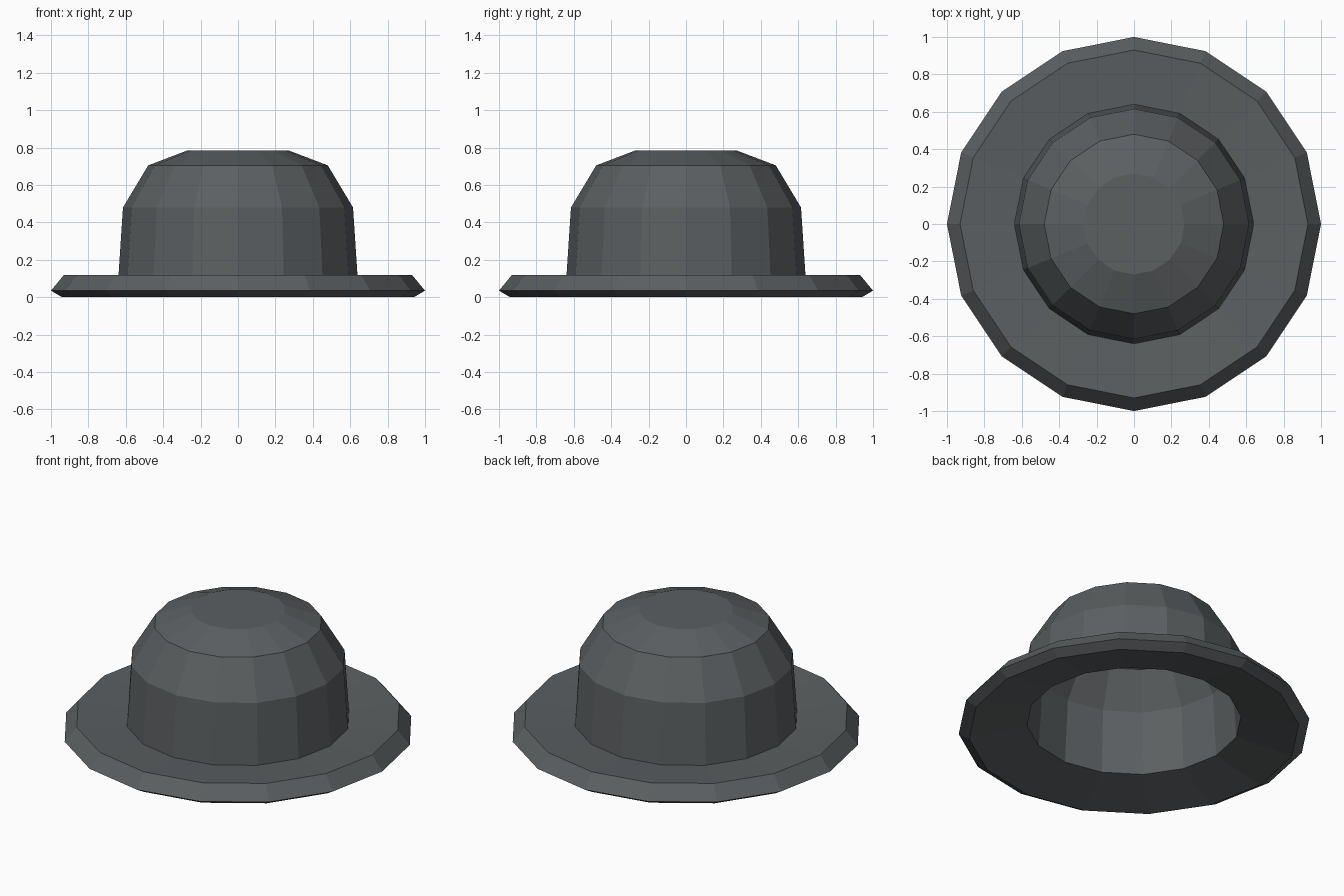
import bpy
import bmesh
from math import cos, sin, tau

SIDES = 16

cube = bpy.data.objects.get("Cube")
if cube:
    bpy.data.objects.remove(cube, do_unlink=True)

# Single felt colour
felt = bpy.data.materials.new("charcoal_felt")
felt.use_nodes = True
colour = (0.105, 0.115, 0.12, 1)
felt.diffuse_color = colour
shader = felt.node_tree.nodes["Principled BSDF"]
shader.inputs["Base Color"].default_value = colour
shader.inputs["Roughness"].default_value = 0.9


def lathe(name, profile, cap_ends=False):
    """Revolve (radius, height) points about z; optionally cap both end rings."""
    bm = bmesh.new()
    rings = [[bm.verts.new((r * cos(tau * i / SIDES), r * sin(tau * i / SIDES), z))
              for i in range(SIDES)] for r, z in profile]
    for low, high in zip(rings, rings[1:]):
        for i in range(SIDES):
            j = (i + 1) % SIDES
            bm.faces.new((low[i], low[j], high[j], high[i]))
    if cap_ends:
        bm.faces.new(rings[-1])
        bm.faces.new(rings[0][::-1])
    mesh = bpy.data.meshes.new(name)
    bm.to_mesh(mesh)
    bm.free()
    mesh.materials.append(felt)
    obj = bpy.data.objects.new(name, mesh)
    bpy.context.collection.objects.link(obj)
    return obj


# Brim: dished underside, bevelled outer edge, top running in to the crown
lathe("brim", [(0.61, 0.07), (0.94, 0), (1, 0.035), (0.93, 0.12), (0.64, 0.1)])

# Crown: hollow shell, from the inner ceiling down to the opening and up the outside
inside = [(0.255, 0.755), (0.46, 0.672), (0.585, 0.462), (0.61, 0.07)]
outside = [(0.64, 0.1), (0.615, 0.48), (0.48, 0.705), (0.27, 0.785)]
lathe("crown_lining", inside, False)
lathe("crown_outside", outside, False)

# Flat discs closing the top of the crown, outside and inside
for name, (radius, height) in (("crown_top", outside[-1]), ("crown_ceiling", inside[0])):
    lathe(name, [(radius, height - 0.004), (radius, height)], True)
